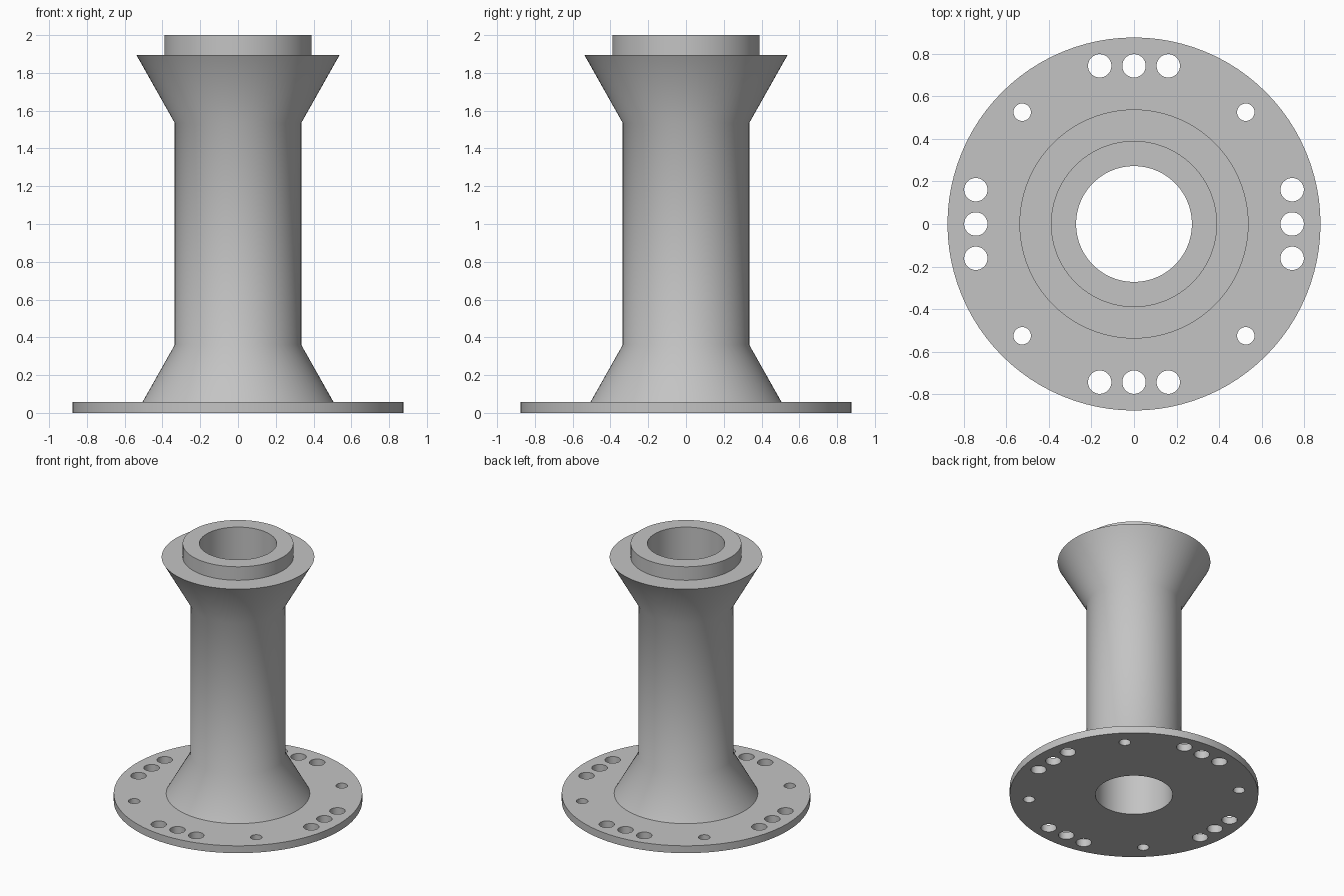
import bpy, bmesh, math
from mathutils import Matrix, Vector

cube = bpy.data.objects.get("Cube")
if cube:
    bpy.data.objects.remove(cube, do_unlink=True)

SEGMENTS = 96

grey = bpy.data.materials.new("plain_grey")
grey.use_nodes = True
colour = (0.55, 0.55, 0.55, 1)
grey.diffuse_color = colour
grey.node_tree.nodes["Principled BSDF"].inputs["Base Color"].default_value = colour


def make_object(name, bm):
    bmesh.ops.recalc_face_normals(bm, faces=bm.faces)
    mesh = bpy.data.meshes.new(name)
    bm.to_mesh(mesh)
    bm.free()
    mesh.materials.append(grey)
    obj = bpy.data.objects.new(name, mesh)
    bpy.context.collection.objects.link(obj)
    return obj


def lathe(name, profile):
    """Spin a closed (radius, height) profile around the z axis."""
    bm = bmesh.new()
    verts = [bm.verts.new((r, 0, z)) for r, z in profile]
    edges = [bm.edges.new((v, verts[i - 1])) for i, v in enumerate(verts)]
    bmesh.ops.spin(bm, geom=verts + edges, cent=(0, 0, 0), axis=(0, 0, 1),
                   angle=math.tau, steps=SEGMENTS, use_merge=True)
    bmesh.ops.remove_doubles(bm, verts=bm.verts, dist=0.0001)
    return make_object(name, bm)


# Hollow column with base flange, flared ends and top spigot
BORE, FLANGE, THICK, TUBE, SPIGOT, SHOULDER = 0.272, 0.876, 0.057, 0.335, 0.39, 1.895
column = lathe("flanged_column", [
    (BORE, 0), (FLANGE, 0), (FLANGE, THICK), (0.506, THICK),
    (TUBE, 0.36), (TUBE, 1.535), (0.538, SHOULDER),
    (SPIGOT, SHOULDER), (SPIGOT, 2), (BORE, 2)])

# Bolt holes: three large on each side, one small on each diagonal
bm = bmesh.new()
for quarter in range(4):
    turn = Matrix.Rotation(quarter * math.pi / 2, 4, 'Z')
    for x, y, r in ((0.743, -0.161, 0.055), (0.743, 0, 0.055),
                    (0.743, 0.161, 0.055), (0.525, 0.525, 0.041)):
        place = Matrix.Translation(turn @ Vector((x, y, THICK / 2)))
        bmesh.ops.create_cone(bm, cap_ends=True, segments=32, radius1=r,
                              radius2=r, depth=THICK * 3, matrix=place)
cutter = make_object("bolt_hole_cutter", bm)
cutter.hide_render = True

cut = column.modifiers.new("bolt_holes", 'BOOLEAN')
cut.operation = 'DIFFERENCE'
cut.solver = 'EXACT'
cut.object = cutter
bpy.ops.object.select_all(action='DESELECT')
column.select_set(True)
bpy.context.view_layer.objects.active = column
bpy.ops.object.modifier_apply(modifier=cut.name)
bpy.data.objects.remove(cutter, do_unlink=True)

# Smooth walls with crisp rims
bpy.ops.object.shade_smooth_by_angle(angle=math.radians(35))
